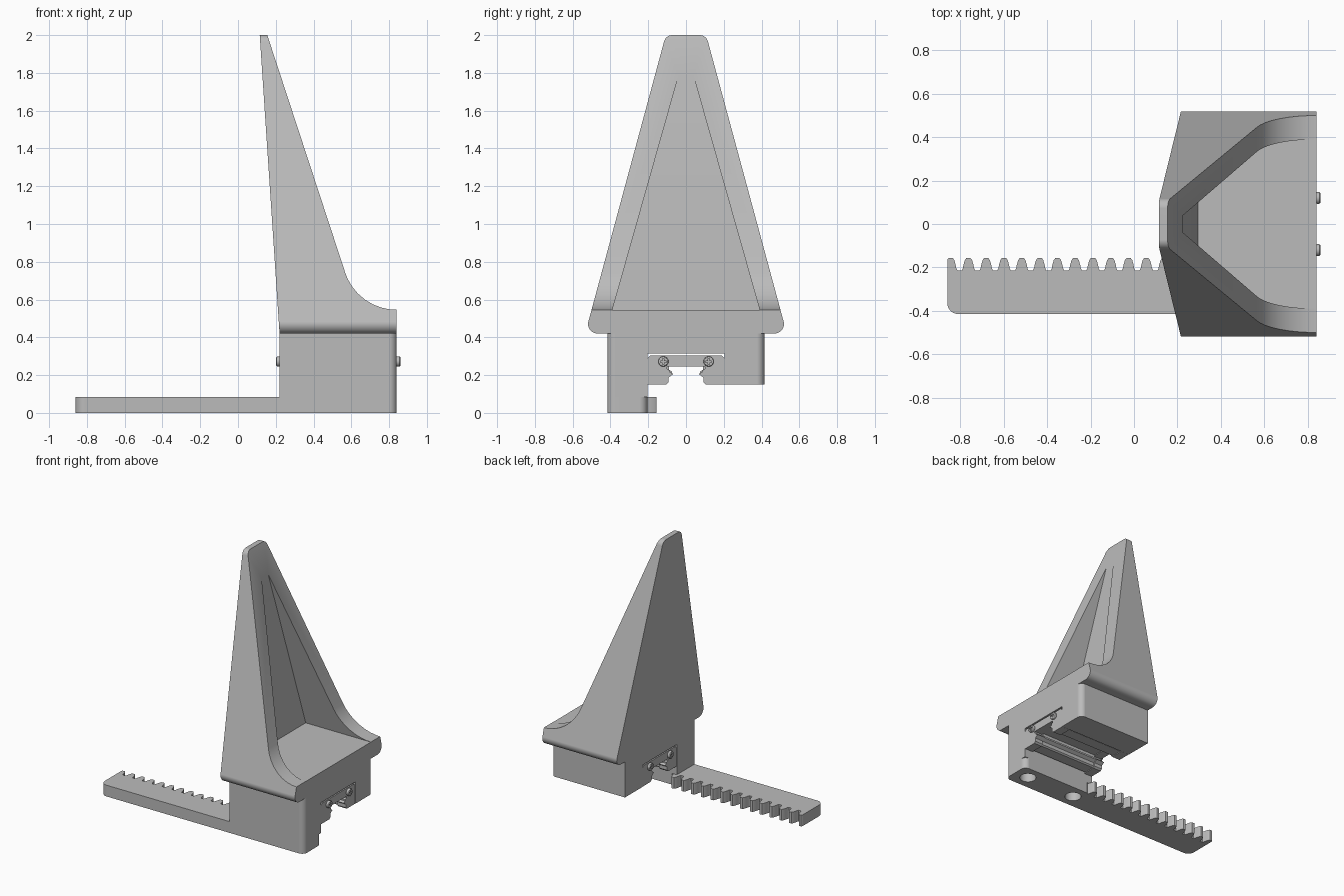
import bpy, bmesh
from math import sin, tan, pi, radians
from mathutils import Vector, Matrix

cube = bpy.data.objects.get("Cube")
if cube:
    bpy.data.objects.remove(cube, do_unlink=True)

GREY = (0.5, 0.5, 0.5, 1)
grey = bpy.data.materials.new("plain grey")
grey.use_nodes = True
grey.diffuse_color = GREY
grey.node_tree.nodes["Principled BSDF"].inputs["Base Color"].default_value = GREY


def rounded(corners, steps=8):
    """Outline from (u, v) or (u, v, radius) corners, with filleted corners."""
    out = []
    n = len(corners)
    for i, c in enumerate(corners):
        p = Vector(c[:2])
        if len(c) < 3:
            out.append(p)
            continue
        a = (Vector(corners[i - 1][:2]) - p).normalized()
        b = (Vector(corners[(i + 1) % n][:2]) - p).normalized()
        half = a.angle(b) / 2
        centre = p + (a + b).normalized() * c[2] / sin(half)
        start, end = (p + d * c[2] / tan(half) - centre for d in (a, b))
        for k in range(steps + 1):
            out.append(centre + start.lerp(end, k / steps).normalized() * c[2])
    return out


def mirrored(half):
    """Close a half outline (u >= 0) with its mirror image."""
    return half + [(-c[0], *c[1:]) for c in reversed(half)]


def add_object(name, bm):
    bmesh.ops.recalc_face_normals(bm, faces=bm.faces)
    mesh = bpy.data.meshes.new(name)
    bm.to_mesh(mesh)
    bm.free()
    mesh.materials.append(grey)
    ob = bpy.data.objects.new(name, mesh)
    bpy.context.collection.objects.link(ob)
    return ob


def prism(name, corners, axis, lo, hi):
    """Extrude an outline along an axis between lo and hi."""
    place = {"x": lambda p, d: (d, p[0], p[1]),
             "y": lambda p, d: (p[0], d, p[1]),
             "z": lambda p, d: (p[0], p[1], d)}[axis]
    pts = rounded(corners)
    bm = bmesh.new()
    rings = [[bm.verts.new(place(p, d)) for p in pts] for d in (lo, hi)]
    bm.faces.new(rings[0])
    bm.faces.new(rings[1])
    for i in range(len(pts)):
        bm.faces.new((rings[0][i - 1], rings[0][i], rings[1][i], rings[1][i - 1]))
    return add_object(name, bm)


def box(name, x0, x1, y0, y1, z0, z1):
    return prism(name, [(x0, y0), (x1, y0), (x1, y1), (x0, y1)], "z", z0, z1)


def cylinder(name, radius, length, centre, axis="z"):
    bm = bmesh.new()
    bmesh.ops.create_cone(bm, cap_ends=True, segments=32, radius1=radius,
                          radius2=radius, depth=length)
    if axis == "x":
        bm.transform(Matrix.Rotation(pi / 2, 4, "Y"))
    bm.transform(Matrix.Translation(centre))
    return add_object(name, bm)


def apply(ob, kind, **settings):
    mod = ob.modifiers.new(kind.lower(), kind)
    for key, value in settings.items():
        setattr(mod, key, value)
    bpy.ops.object.select_all(action="DESELECT")
    ob.select_set(True)
    bpy.context.view_layer.objects.active = ob
    bpy.ops.object.modifier_apply(modifier=mod.name)


def combine(ob, other, operation="DIFFERENCE"):
    other.hide_render = True
    apply(ob, "BOOLEAN", object=other, operation=operation, solver="EXACT")
    bpy.data.objects.remove(other, do_unlink=True)


# Tapered finger: side profile intersected with the facing profile
finger = prism("finger_shell", [(0.22, 0.42), (0.84, 0.42), (0.84, 0.546),
                                (0.632, 0.546, 0.285), (0.155, 2), (0.115, 2)],
               "y", -0.7, 0.7)
facing = prism("facing_cutter", mirrored([(0.534, 0.42, 0.05), (0.107, 2, 0.045)]),
               "x", -0.1, 1)
combine(finger, facing, "INTERSECT")

# Hollow of the finger: tapering wedge in front of a slanted back wall
hollow = prism("hollow_cutter", mirrored([(0.39, 0.545), (0.035, 1.8)]), "x", 0, 1.2)
wall = prism("wall_cutter", [(0.302, 0.4), (1.1, 0.4), (1.1, 1.9), (0.219, 1.9)],
             "y", -0.6, 0.6)
combine(hollow, wall, "INTERSECT")
combine(finger, hollow)

# Mounting block with a channel and one longer leg
block = prism("mounting_block", [(0.22, -0.415), (0.84, -0.415, 0.04),
                                 (0.84, 0.415, 0.04), (0.22, 0.415)], "z", 0.085, 0.42)
combine(block, box("underside_cutter", 0, 1, -0.205, 0.6, 0, 0.15))
combine(block, box("channel_cutter", 0, 1, -0.205, 0.205, 0.1, 0.315))

# Toothed rack under the longer leg
outline = [(-0.86, -0.415, 0.05), (0.84, -0.415, 0.04), (0.84, -0.205, 0.04),
           (0.262, -0.205)]
tooth = [(0.031, -0.214), (0.026, -0.204), (0.023, -0.188), (0.017, -0.167),
         (0.01, -0.157)]
for i in reversed(range(14)):
    c = -0.845 + 0.082 * i
    outline += [(c + w, y) for w, y in tooth]
    if i:
        outline += [(c - w, y) for w, y in reversed(tooth)]
outline += [(-0.855, -0.157), (-0.86, -0.165)]
rack = prism("toothed_rack", outline, "z", 0, 0.085)

# Bolt holes through the rack into the leg
for x in (0.725, 0.307):
    for part in (rack, block):
        combine(part, cylinder("bolt_hole_cutter", 0.058, 0.5, (x, -0.31, 0)))

# Sliding carriage: grooved body between two end caps
cap_half = [(0, 0.245), (0.1, 0.245), (0.1, 0.232), (0.085, 0.225), (0.085, 0.215),
            (0.066, 0.206), (0.092, 0.188), (0.092, 0.162), (0.104, 0.15),
            (0.204, 0.15), (0.204, 0.29), (0.188, 0.305)]
body_half = [(0, 0.25), (0.09, 0.25), (0.09, 0.228), (0.075, 0.22), (0.075, 0.208),
             (0.1, 0.192), (0.1, 0.165), (0.11, 0.156), (0.195, 0.156),
             (0.195, 0.285), (0.18, 0.3)]


def carriage_part(name, half, lo, hi):
    part = prism(name, half + [(-y, z) for y, z in reversed(half[1:])], "x", lo, hi)
    combine(part, cylinder("grease_hole_cutter", 0.013, 2, (0.5, 0, 0.275), "x"))
    return part


parts = [finger, block, rack,
         carriage_part("carriage_body", body_half, 0.29, 0.77),
         carriage_part("carriage_cap_left", cap_half, 0.77, 0.838),
         carriage_part("carriage_cap_right", cap_half, 0.222, 0.29)]

# Cross-head screws on both end caps
for side, x in (("left", 0.848), ("right", 0.214)):
    out = 1 if side == "left" else -1
    for place, y in (("front", -0.12), ("back", 0.12)):
        screw = cylinder(f"screw_{side}_{place}", 0.027, 0.024, (x, y, 0.272), "x")
        apply(screw, "BEVEL", width=0.008, segments=3, limit_method="ANGLE")
        slot = x + out * 0.01
        for w, h in ((0.016, 0.004), (0.004, 0.016)):
            combine(screw, box("slot_cutter", slot - 0.006, slot + 0.006,
                               y - w, y + w, 0.272 - h, 0.272 + h))
        parts.append(screw)

# Smooth the fillets and keep the flats crisp
for part in parts:
    bpy.ops.object.select_all(action="DESELECT")
    part.select_set(True)
    bpy.context.view_layer.objects.active = part
    bpy.ops.object.shade_smooth_by_angle(angle=radians(20))
    weighted = part.modifiers.new("weighted normals", "WEIGHTED_NORMAL")
    weighted.keep_sharp = True
